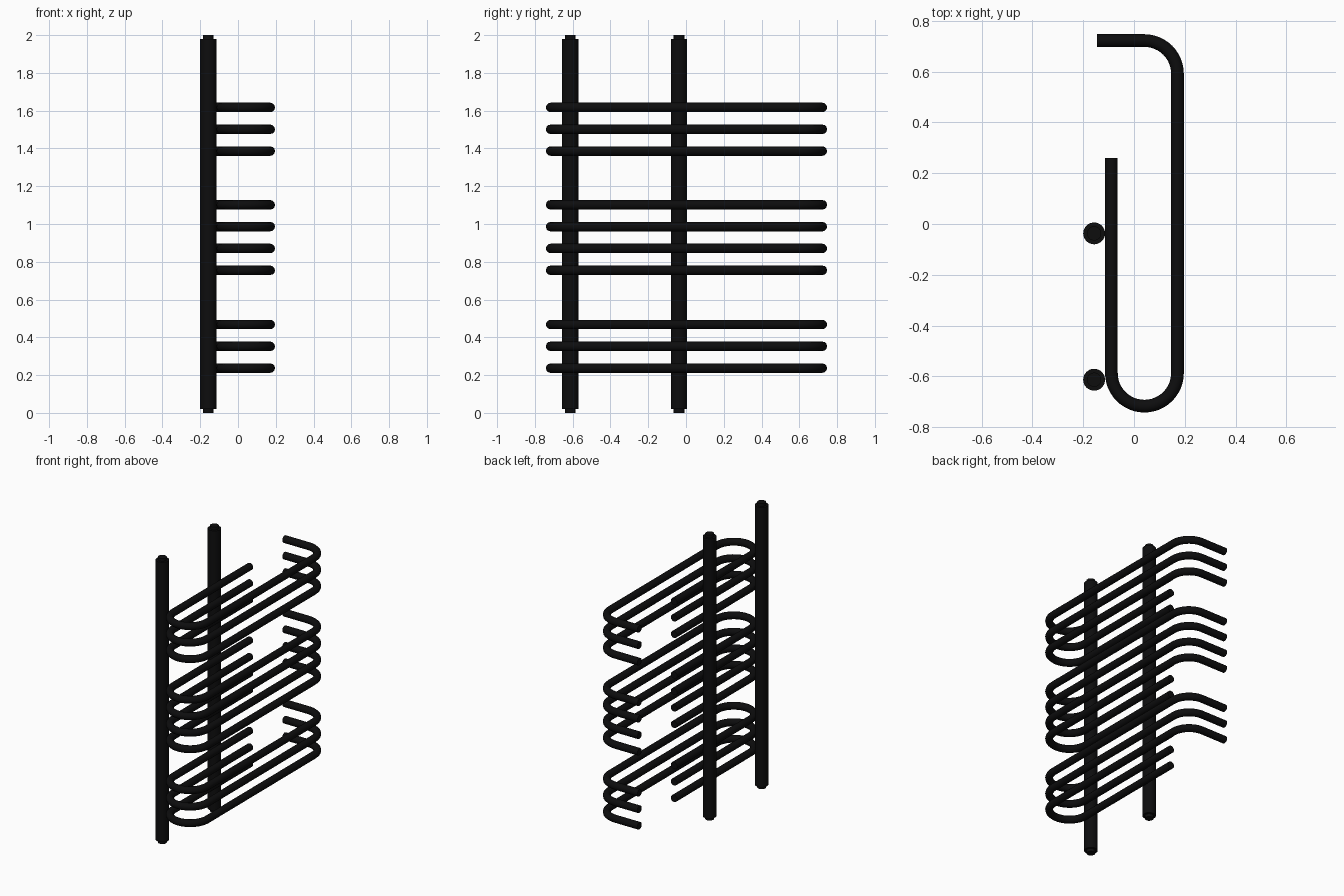
import bpy, bmesh
from math import pi, sin, cos, radians
from mathutils import Matrix

cube = bpy.data.objects.get("Cube")
if cube:
    bpy.data.objects.remove(cube, do_unlink=True)

black = bpy.data.materials.new("satin black")
black.use_nodes = True
colour = (0.004, 0.004, 0.0043, 1)
black.diffuse_color = colour
black.node_tree.nodes["Principled BSDF"].inputs["Base Color"].default_value = colour


def add_object(name, mesh):
    obj = bpy.data.objects.new(name, mesh)
    bpy.context.collection.objects.link(obj)
    mesh.materials.clear()
    mesh.materials.append(black)
    bpy.ops.object.select_all(action="DESELECT")
    obj.select_set(True)
    bpy.context.view_layer.objects.active = obj
    bpy.ops.object.shade_smooth_by_angle(angle=radians(35))
    return obj


def arc(cx, cy, r, start, end, steps):
    angles = [start + (end - start) * i / steps for i in range(steps + 1)]
    return [(cx + r * cos(a), cy + r * sin(a)) for a in angles]


def tube_mesh(path, radius):
    curve = bpy.data.curves.new("rail_path", "CURVE")
    curve.dimensions = "3D"
    curve.bevel_depth = radius
    curve.bevel_resolution = 4
    curve.use_fill_caps = True
    spline = curve.splines.new("POLY")
    spline.points.add(len(path) - 1)
    for point, (x, y) in zip(spline.points, path):
        point.co = (x, y, 0, 1)
    helper = bpy.data.objects.new("rail_helper", curve)
    bpy.context.collection.objects.link(helper)
    depsgraph = bpy.context.evaluated_depsgraph_get()
    mesh = bpy.data.meshes.new_from_object(helper.evaluated_get(depsgraph))
    bpy.data.objects.remove(helper, do_unlink=True)
    bpy.data.curves.remove(curve)
    return mesh


# Upright posts with a narrower plug at each end
def post(name, y):
    bm = bmesh.new()
    for radius, height in ((0.043, 1.96), (0.028, 2.0)):
        bmesh.ops.create_cone(bm, cap_ends=True, segments=32, radius1=radius,
                              radius2=radius, depth=height,
                              matrix=Matrix.Translation((-0.157, y, 1)))
    mesh = bpy.data.meshes.new(name)
    bm.to_mesh(mesh)
    bm.free()
    add_object(name, mesh)


post("front_post", -0.613)
post("rear_post", -0.037)

# Hooked rails: short leg, U-bend, long leg, quarter bend, open end
bend = 0.13
path = [(-0.089, 0.26)]
path += arc(0.041, -0.587, bend, pi, 2 * pi, 24)
path += arc(0.041, 0.592, bend, 0, pi / 2, 12)
path += [(-0.145, 0.722)]
rail = tube_mesh(path, 0.025)

# Three groups of evenly spaced rails
number = 1
for base, count in ((0.237, 3), (0.755, 4), (1.386, 3)):
    for i in range(count):
        obj = add_object(f"rail_{number}", rail.copy())
        obj.location.z = base + i * 0.1155
        number += 1
bpy.data.meshes.remove(rail)
